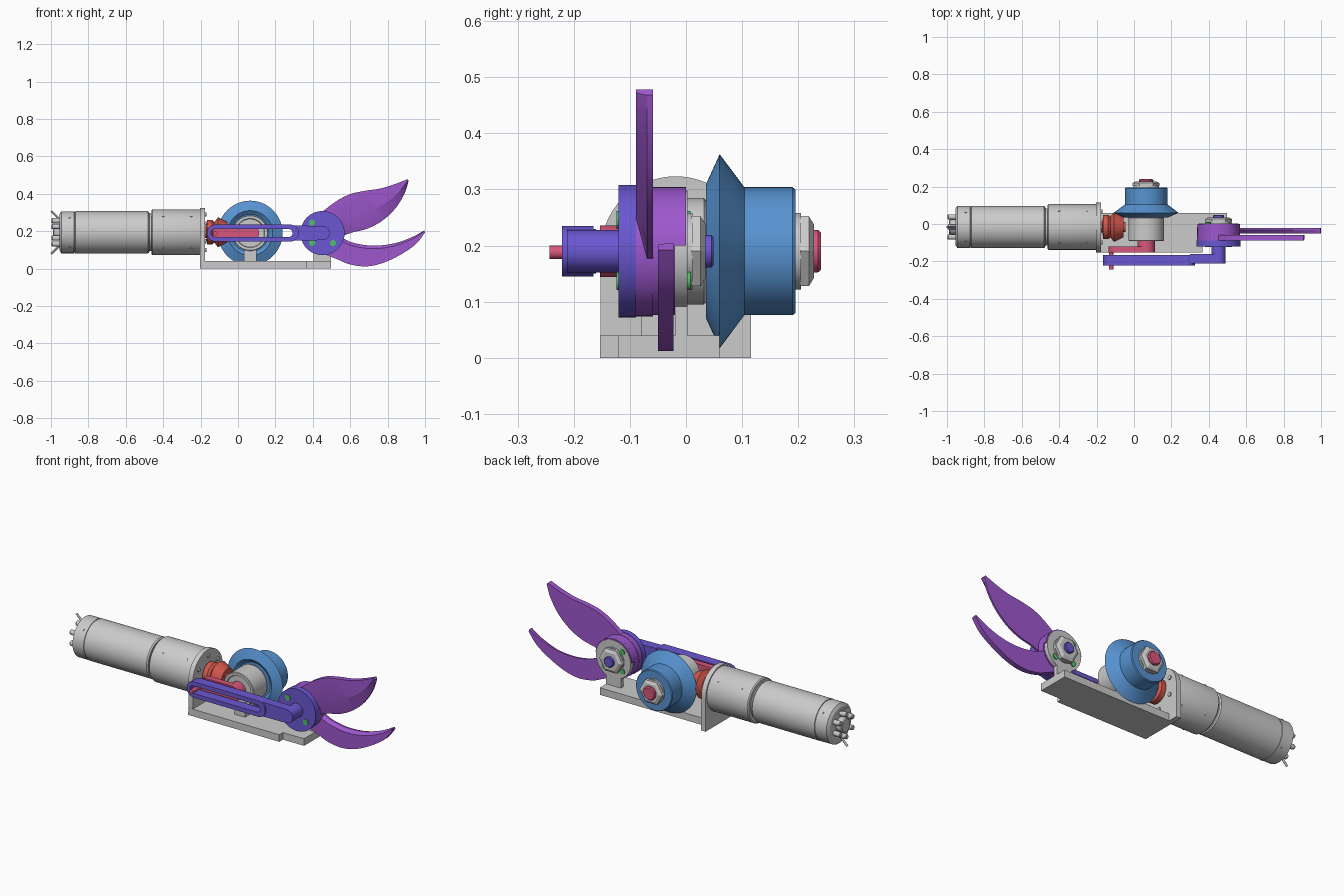
import bpy, bmesh, math

if "Cube" in bpy.data.objects:
    bpy.data.objects.remove(bpy.data.objects["Cube"])

def mat(name, rgb):
    m = bpy.data.materials.new(name)
    m.diffuse_color = [(c / 255) ** 2.2 for c in rgb] + [1]
    m.use_nodes = True
    m.node_tree.nodes["Principled BSDF"].inputs["Base Color"].default_value = m.diffuse_color
    return m

BLUE = mat("blue", (88, 146, 208))
RED = mat("red", (208, 88, 78))
PINK = mat("pink", (214, 88, 122))
INDIGO = mat("indigo", (106, 88, 208))
PURPLE = mat("purple", (156, 88, 204))
GREEN = mat("green", (80, 190, 105))
Z = 0.19                      # height of every axis
SHAFT, PIVOT, MOTOR_Y = 0.065, 0.452, -0.016

def finish(name, bm, material=None, angle=30):
    bmesh.ops.recalc_face_normals(bm, faces=bm.faces[:])
    me = bpy.data.meshes.new(name)
    bm.to_mesh(me)
    bm.free()
    ob = bpy.data.objects.new(name, me)
    bpy.context.collection.objects.link(ob)
    if material:
        me.materials.append(material)
    bpy.ops.object.select_all(action='DESELECT')
    ob.select_set(True)
    bpy.context.view_layer.objects.active = ob
    bpy.ops.object.shade_smooth_by_angle(angle=math.radians(angle))
    return ob

def bridge(bm, a, b):
    for i in range(len(a)):
        j = (i + 1) % len(a)
        bm.faces.new((a[i], a[j], b[j], b[i]))

def lathe(name, axis, center, profile, material=None, n=64):
    """Turned solid: profile is (position along axis, radius)."""
    bm = bmesh.new()
    rings = []
    for t, r in profile:
        ring = []
        for i in range(n):
            a = 2 * math.pi * i / n
            u, v = center[0] + r * math.cos(a), center[1] + r * math.sin(a)
            ring.append(bm.verts.new((t, u, v) if axis == 'X' else (u, t, v)))
        rings.append(ring)
    for a, b in zip(rings, rings[1:]):
        bridge(bm, a, b)
    bm.faces.new(rings[0])
    bm.faces.new(rings[-1])
    return finish(name, bm, material, 30 if n > 8 else 10)

def rod(name, axis, center, t0, t1, r, material=None, n=32):
    return lathe(name, axis, center, [(t0, r), (t1, r)], material, n)

def prism(name, axis, pts, t0, t1, material=None, hole=None):
    """Extruded outline; the hole needs as many points as the outline."""
    bm = bmesh.new()
    put = {'X': lambda p, t: (t, p[0], p[1]), 'Y': lambda p, t: (p[0], t, p[1]),
           'Z': lambda p, t: (p[0], p[1], t)}[axis]
    loops = [[[bm.verts.new(put(p, t)) for p in o] for t in (t0, t1)]
             for o in ([pts, hole] if hole else [pts])]
    for a, b in loops:
        bridge(bm, a, b)
        if not hole:
            bm.faces.new(a)
            bm.faces.new(b)
    if hole:
        for k in (0, 1):
            bridge(bm, loops[0][k], loops[1][k])
    return finish(name, bm, material)

def arc(cx, cz, r, a0, a1, n=24):
    return [(cx + r * math.cos(math.radians(a0 + (a1 - a0) * i / n)),
             cz + r * math.sin(math.radians(a0 + (a1 - a0) * i / n))) for i in range(n + 1)]

def stadium(x0, x1, r):
    return arc(x1 - r, Z, r, -90, 90) + arc(x0 + r, Z, r, 90, 270)

def rect(x0, x1, z0, z1):
    return [(x0, z0), (x1, z0), (x1, z1), (x0, z1)]

def spline(pts, k=5):
    """Smooth curve through tuples of numbers."""
    out = []
    for i in range(len(pts) - 1):
        p = [pts[max(i - 1, 0)], pts[i], pts[i + 1], pts[min(i + 2, len(pts) - 1)]]
        for s in range(k):
            t = s / k
            out.append([0.5 * (2 * b + (c - a) * t + (2 * a - 5 * b + 4 * c - d) * t * t
                        + (3 * b - a - 3 * c + d) * t ** 3) for a, b, c, d in zip(*p)])
    return out + [list(pts[-1])]

def blade(name, spine, back, front, ground):
    """Spine rows: back edge x, z, cutting edge x, z. Ground part slopes to the edge."""
    bm = bmesh.new()
    rows = []
    for x0, z0, x1, z1 in spline(spine):
        m = 1 - ground
        f = [(x0, front, z0), (x0 + (x1 - x0) * m, front, z0 + (z1 - z0) * m),
             (x1, back + (front - back) * 0.35, z1), (x1, back, z1), (x0, back, z0)]
        rows.append([bm.verts.new(p) for p in f])
    for a, b in zip(rows, rows[1:]):
        bridge(bm, a, b)
    bm.faces.new(rows[0])
    bm.faces.new(rows[-1])
    return finish(name, bm, PURPLE, 15)

# Base plate with narrowed end, arched motor plate and posts
prism("base_plate", 'Z', [(-0.2, -0.153), (0.365, -0.153), (0.365, -0.12), (0.497, -0.12),
                          (0.497, 0.06), (-0.2, 0.06)], 0, 0.04)
prism("motor_plate", 'X', [(-0.153, 0), (0.116, 0)] + arc(-0.0185, Z, 0.1335, 0, 180, 40), -0.204, -0.176)
prism("bearing_post", 'Y', rect(0.033, 0.1, 0.03, 0.12), -0.08, 0.0)
prism("pivot_post", 'Y', rect(0.405, 0.497, 0.03, 0.13), -0.02, 0.003)

# Motor and gearbox
C = (MOTOR_Y, 0.194)
lathe("motor_body", 'X', C, [(-0.955, 0.095), (-0.945, 0.112), (-0.876, 0.112), (-0.875, 0.109),
      (-0.871, 0.109), (-0.87, 0.113), (-0.482, 0.113), (-0.475, 0.108), (-0.474, 0.1), (-0.45, 0.1)])
lathe("gearbox_body", 'X', C, [(-0.463, 0.117), (-0.457, 0.122), (-0.205, 0.122), (-0.2, 0.12)])
lathe("motor_rear_boss", 'X', C, [(-0.99, 0.035), (-0.985, 0.04), (-0.95, 0.04)])
for i in range(6):
    a = math.radians(60 * i + 30)
    c = (C[0] + 0.062 * math.cos(a), C[1] + 0.062 * math.sin(a))
    lathe("rear_lug", 'X', c, [(-0.997, 0.011), (-0.993, 0.014), (-0.95, 0.014)], n=16)
    c = (C[0] + 0.095 * math.cos(a), C[1] + 0.095 * math.sin(a))
    lathe("plate_screw", 'X', c, [(-0.18, 0.011), (-0.17, 0.011), (-0.168, 0.008)], n=16)
for s in (1, -1):             # splayed terminals
    bm = bmesh.new()
    bmesh.ops.create_cone(bm, cap_ends=True, segments=12, radius1=0.006, radius2=0.006, depth=0.075)
    ob = finish("terminal", bm)
    ob.location = (-0.972, MOTOR_Y, 0.194 + s * 0.088)
    ob.rotation_euler = (0, -s * math.pi / 4, 0)
for x, r in ((-0.4, 0.122), (-0.25, 0.122), (-0.9, 0.112)):   # casing screws
    for a in (45, 135, 225, 315):
        bm = bmesh.new()
        bmesh.ops.create_cone(bm, cap_ends=True, segments=12, radius1=0.006, radius2=0.006, depth=0.006)
        ob = finish("casing_screw", bm)
        t = math.radians(a)
        ob.location = (x, C[0] + r * math.cos(t), C[1] + r * math.sin(t))
        ob.rotation_euler = (t - math.pi / 2 + math.pi, 0, 0)

# Bevel pinion on the motor shaft
lathe("bevel_pinion", 'X', C, [(-0.177, 0.03), (-0.168, 0.03), (-0.166, 0.065), (-0.138, 0.065),
      (-0.126, 0.055), (-0.107, 0.08), (-0.055, 0.054), (-0.055, 0.028), (-0.045, 0.028)], RED)

# Bevel wheel and its bearing
S = (SHAFT, Z)
lathe("bevel_wheel", 'Y', S, [(0.052, 0.03), (0.052, 0.1), (0.036, 0.12), (0.06, 0.173),
      (0.104, 0.114), (0.19, 0.114), (0.195, 0.11)], BLUE, 96)
lathe("bearing_housing", 'Y', S, [(-0.082, 0.04), (-0.082, 0.075), (-0.09, 0.078), (-0.09, 0.092),
      (-0.087, 0.095), (0.032, 0.095), (0.036, 0.09)])

def nut(name, c, y0):
    lathe(name + "_washer", 'Y', c, [(y0, 0.068), (y0 + 0.01, 0.068)])
    lathe(name, 'Y', c, [(y0 + 0.008, 0.072), (y0 + 0.024, 0.072), (y0 + 0.033, 0.055)], n=6)

nut("shaft_nut", S, 0.195)

# Crank: shaft, arm and drive pin
lathe("crank_shaft", 'Y', S, [(-0.15, 0.038), (0.235, 0.038), (0.241, 0.033)], PINK)
rod("crank_hub", 'Y', S, -0.15, -0.088, 0.046, PINK, 48)
prism("crank_arm", 'Y', stadium(-0.137, 0.112, 0.046), -0.153, -0.12, PINK)
rod("crank_pin", 'Y', (-0.122, 0.188), -0.243, -0.13, 0.012, PINK)

# Slotted lever, its hub, disc and pivot bolt
P = (PIVOT, Z)
prism("slotted_lever", 'Y', stadium(-0.166, 0.325, 0.045), -0.221, -0.165, INDIGO,
      hole=stadium(-0.145, 0.292, 0.021))
prism("lever_arm", 'Y', [(0.3, 0.15)] + arc(PIVOT, Z, 0.038, -90, 90) + [(0.3, 0.23)], -0.212, -0.16, INDIGO)
rod("lever_hub", 'Y', P, -0.2, -0.115, 0.038, INDIGO)
rod("lever_disc", 'Y', P, -0.12, -0.089, 0.118, INDIGO, 96)
lathe("pivot_bolt", 'Y', P, [(-0.1, 0.029), (0.045, 0.029), (0.049, 0.025)], INDIGO)

# Blades with round hubs
rod("upper_blade_hub", 'Y', P, -0.09, -0.059, 0.116, PURPLE, 96)
blade("upper_blade", [(0.40, 0.27, 0.45, 0.13), (0.455, 0.308, 0.55, 0.17), (0.53, 0.363, 0.61, 0.193),
      (0.60, 0.398, 0.69, 0.213), (0.68, 0.416, 0.77, 0.255), (0.76, 0.428, 0.84, 0.32),
      (0.84, 0.452, 0.89, 0.40), (0.905, 0.478, 0.912, 0.468)], -0.059, -0.089, 0.4)
rod("lower_blade_hub", 'Y', P, -0.059, -0.02, 0.114, PURPLE, 96)
blade("lower_blade", [(0.40, 0.1, 0.48, 0.2), (0.46, 0.078, 0.55, 0.168), (0.53, 0.05, 0.61, 0.14),
      (0.60, 0.022, 0.70, 0.124), (0.69, 0.012, 0.79, 0.127), (0.78, 0.032, 0.87, 0.145),
      (0.87, 0.075, 0.94, 0.173), (0.95, 0.13, 0.98, 0.195), (0.999, 0.192, 0.997, 0.204)],
      -0.022, -0.05, 0.15)
prism("hub_collar", 'Y', arc(PIVOT, Z, 0.114, 5, 175, 40), -0.02, 0.0, PURPLE)

# Pivot disc, nut and locating pins
rod("pivot_disc", 'Y', P, -0.021, 0.003, 0.108, None, 96)
nut("pivot_nut", P, 0.002)
for x, z in ((0.396, 0.246), (0.396, 0.137), (0.508, 0.137)):
    rod("locating_pin", 'Y', (x, z), -0.124, 0.008, 0.016, GREEN)
